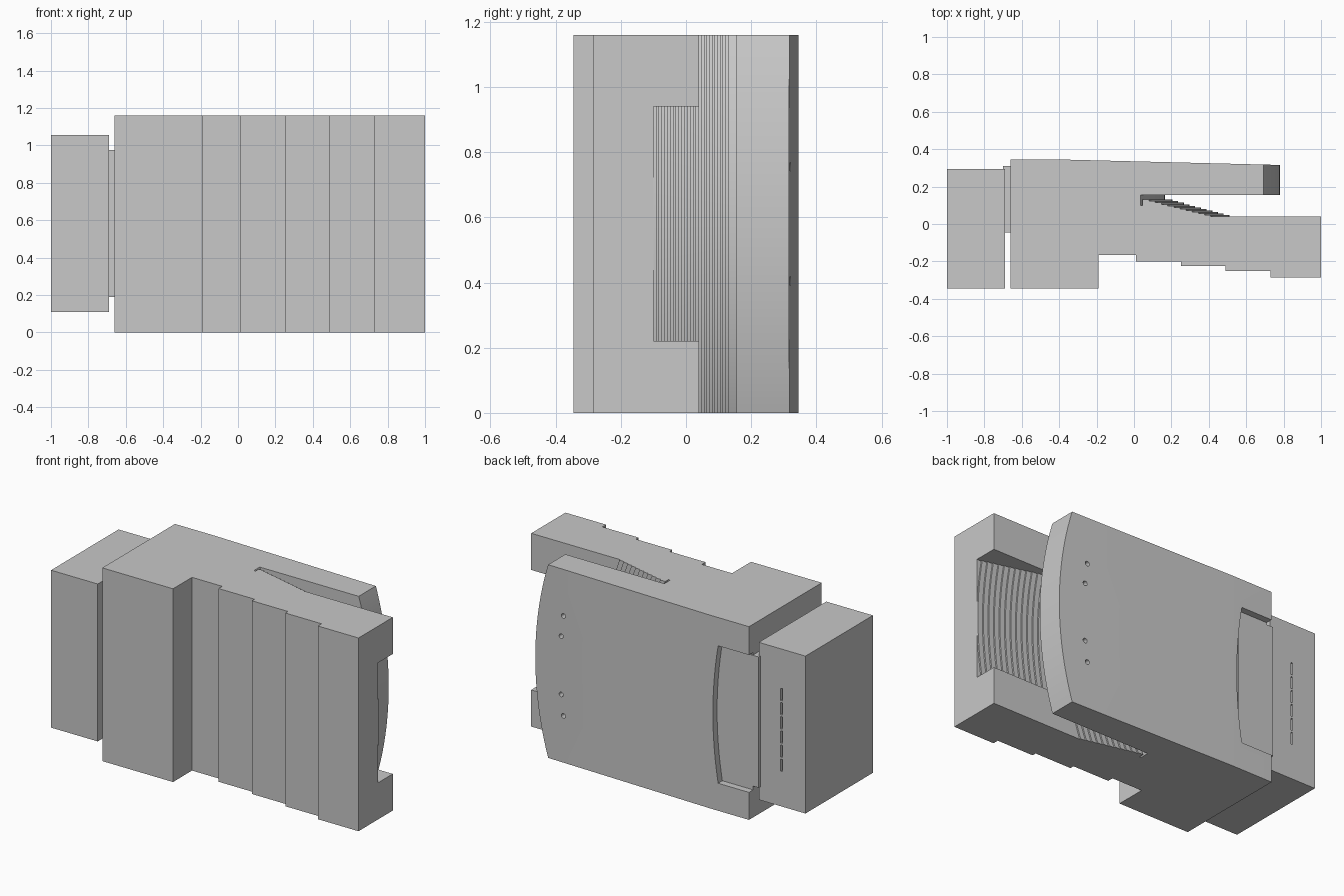
import bpy, bmesh, math

if "Cube" in bpy.data.objects:
    bpy.data.objects.remove(bpy.data.objects["Cube"])

CX, CZ = -1.2, 0.58      # axis shared by all the concentric arcs

grey = bpy.data.materials.new("light_grey")
grey.diffuse_color = (0.58, 0.58, 0.58, 1)
grey.use_nodes = True
grey.node_tree.nodes["Principled BSDF"].inputs["Base Color"].default_value = grey.diffuse_color


def make(name, rings, closed=False):
    """Solid skinned through a list of equal-length point rings."""
    bm = bmesh.new()
    vs = [[bm.verts.new(p) for p in ring] for ring in rings]
    n = len(rings[0])
    for a, b in zip(vs, vs[1:]):
        for i in range(n):
            j = (i + 1) % n
            bm.faces.new((a[i], a[j], b[j], b[i]))
    bm.faces.new(vs[0])
    bm.faces.new(vs[-1][::-1])
    bmesh.ops.recalc_face_normals(bm, faces=bm.faces)
    me = bpy.data.meshes.new(name)
    bm.to_mesh(me)
    bm.free()
    me.materials.append(grey)
    ob = bpy.data.objects.new(name, me)
    bpy.context.scene.collection.objects.link(ob)
    return ob


def prism_z(name, pts, z0, z1):
    return make(name, [[(x, y, z) for x, y in pts] for z in (z0, z1)])


def prism_y(name, pts, y0, y1):
    return make(name, [[(x, y, z) for x, z in pts] for y in (y0, y1)])


def box(name, x0, x1, y0, y1, z0, z1):
    return prism_z(name, [(x0, y0), (x1, y0), (x1, y1), (x0, y1)], z0, z1)


def sector(name, profile, half=35, steps=56):
    """Sweep a (radius, y) profile around the shared axis."""
    rings = []
    for i in range(steps + 1):
        t = math.radians(-half + 2 * half * i / steps)
        rings.append([(CX + r * math.cos(t), y, CZ + r * math.sin(t))
                      for r, y in profile])
    return make(name, rings)


def stairs(r0, y0, r1, y1, n):
    """Staircase going down from (r0, y0) to (r1, y1)."""
    dr, dy = (r1 - r0) / n, (y1 - y0) / n
    pts = []
    for i in range(n):
        pts += [(r0 + dr * (i + 1), y0 + dy * i),
                (r0 + dr * (i + 1), y0 + dy * (i + 1))]
    return pts


def boolean(ob, tool, op="DIFFERENCE"):
    m = ob.modifiers.new("cut", "BOOLEAN")
    m.operation, m.object, m.solver = op, tool, "EXACT"
    bpy.context.view_layer.objects.active = ob
    bpy.ops.object.modifier_apply(modifier=m.name)
    bpy.data.objects.remove(tool, do_unlink=True)


# Body: stepped front, gently tapering back
body = prism_z("body", [
    (-0.66, -0.345), (-0.19, -0.345), (-0.19, -0.165), (0.01, -0.165),
    (0.01, -0.2), (0.25, -0.2), (0.25, -0.225), (0.49, -0.225),
    (0.49, -0.25), (0.73, -0.25), (0.73, -0.285), (1.0, -0.285),
    (1.0, 0.31), (-0.40, 0.345), (-0.66, 0.345)], 0, 1.16)

# Slot with arced steps, and the curved end of the tongue
slot = sector("slot_cutter",
              [(1.365, 0.10), (1.375, 0.10), (1.375, 0.13)]
              + stairs(1.375, 0.13, 1.71, 0.04, 11)
              + [(2.6, 0.04), (2.6, 0.5), (1.98, 0.5), (1.98, 0.155),
                 (1.365, 0.155)])
boolean(body, slot)

# Open notch continuing the arced steps down to the end face
notch = sector("notch_cutter",
               [(1.71, 0.07)] + [(1.71, 0.04)]
               + stairs(1.71, 0.04, 2.2, -0.1, 16)
               + [(2.6, -0.1), (2.6, 0.07)])
boolean(notch, box("notch_limit", 0, 2, -1, 1, 0.22, 0.94), "INTERSECT")
boolean(body, notch)

# Recess with a bowed end where the neck plate enters
bow = [(-0.8, 0.165)]
for i in range(17):
    t = -1 + i / 8
    bow.append((-0.42 - 0.035 * t * t, 0.5775 + 0.4125 * t))
bow.append((-0.8, 0.99))
boolean(body, prism_y("recess_cutter", bow, 0.305, 0.5))

# Small round holes near the end of the tongue
for x, dz in ((0.59, 0.30), (0.605, 0.175)):
    for z in (CZ - dz, CZ + dz):
        circle = [(x + 0.014 * math.cos(a * math.pi / 8),
                   z + 0.014 * math.sin(a * math.pi / 8)) for a in range(16)]
        boolean(body, prism_y("hole_cutter", circle, 0.26, 0.5))

# Neck plate joining body and head
neck = box("neck", -0.70, -0.65, -0.045, 0.31, 0.19, 0.975)
neck_plate = box("neck_plate", -0.65, -0.46, 0.29, 0.31, 0.19, 0.975)

# Head block with a row of narrow slits on the back
head = box("head", -1.0, -0.69, -0.345, 0.295, 0.11, 1.055)
for i in range(6):
    z = 0.32 + i * 0.085
    boolean(head, box("slit_cutter", -0.847, -0.835, 0.26, 0.4, z, z + 0.073))

# Smooth arcs, sharp edges
for ob in (body, neck, neck_plate, head):
    bpy.ops.object.select_all(action="DESELECT")
    ob.select_set(True)
    bpy.context.view_layer.objects.active = ob
    bpy.ops.object.shade_smooth_by_angle(angle=math.radians(25))
